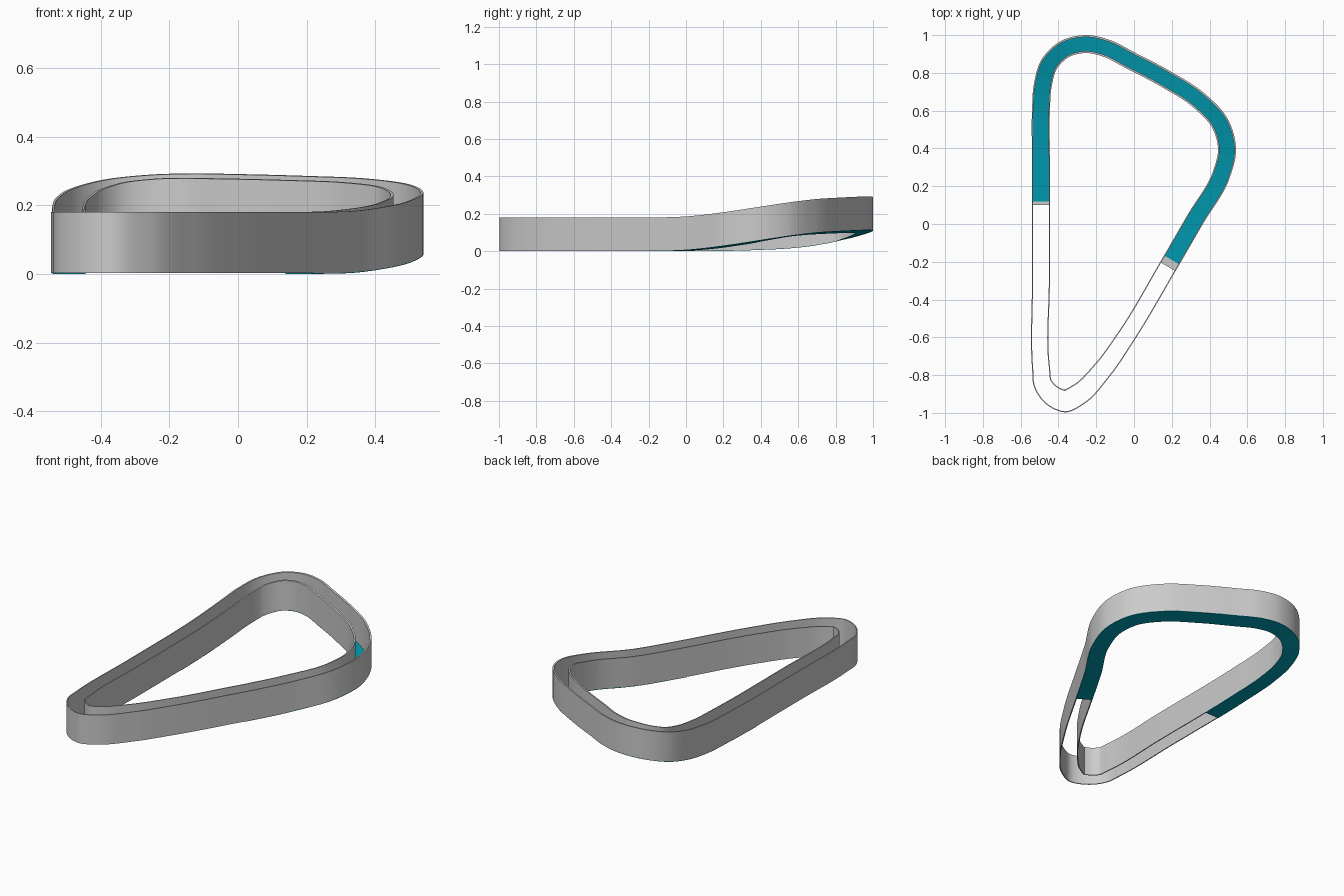
import bpy, math
from mathutils import Vector

if "Cube" in bpy.data.objects:
    bpy.data.objects.remove(bpy.data.objects["Cube"])

# Outer outline, counter-clockwise: x, y, channel width, rise
KNOTS = [Vector(k) for k in [
    (-.36, -.997, .120, 0), (-.26, -.95, .116, 0), (-.13, -.81, .104, 0), (0, -.62, .096, 0),
    (.22, -.25, .095, 0), (.365, 0, .095, .006), (.505, .24, .095, .034), (.54, .39, .095, .057),
    (.50, .55, .095, .081), (.375, .69, .095, .098), (.19, .81, .095, .106), (0, .91, .095, .111),
    (-.13, .975, .095, .113), (-.245, 1.0, .095, .110), (-.39, .967, .095, .095),
    (-.49, .87, .095, .068), (-.53, .74, .095, .042), (-.54, .60, .095, .022),
    (-.54, .35, .095, .006), (-.54, .10, .095, 0), (-.54, -.30, .095, 0), (-.54, -.76, .095, 0),
    (-.53, -.86, .100, 0), (-.47, -.95, .112, 0)]]
STEPS = 14
HEIGHT = 0.18


def chord(a, b):
    return (b.xy - a.xy).length


# Smooth closed path through the knots (chord-length spline)
path = []
n = len(KNOTS)
for i in range(n):
    a, b, c, d = (KNOTS[(i + j) % n] for j in (-1, 0, 1, 2))
    h0, h1, h2 = chord(a, b), chord(b, c), chord(c, d)
    m0 = ((b - a) / h0 * h1 + (c - b) / h1 * h0) / (h0 + h1) * h1
    m1 = ((c - b) / h1 * h2 + (d - c) / h2 * h1) / (h1 + h2) * h1
    for s in range(STEPS):
        t = s / STEPS
        p = (b * (2*t**3 - 3*t**2 + 1) + m0 * (t**3 - 2*t**2 + t)
             + c * (3*t**2 - 2*t**3) + m1 * (t**3 - t**2))
        p.w = max(p.w, 0)
        path.append(p)


def station(i):
    """Position, inward normal, width and rise at one path sample."""
    p = path[i % len(path)]
    d = (path[(i + 1) % len(path)].xy - path[i - 1 if i % len(path) else -1].xy).normalized()
    return p.xy, Vector((-d.y, d.x)), p.z, p.w


def sweep(name, section, indices, closed):
    """Sweep a four-point section; each point is (side, inset, height)."""
    verts, faces = [], []
    for i in indices:
        pos, nor, width, rise = station(i)
        for side, inset, h in section:
            u = side * width + inset * (1 + rise * 7)
            q = pos + nor * u
            verts.append((q.x, q.y, rise * (1 - 0.13 * u / width) + h))
    count, k = len(indices), len(section)
    for i in range(count if closed else count - 1):
        j = (i + 1) % count
        for a in range(k):
            b = (a + 1) % k
            faces.append((i*k + a, j*k + a, j*k + b, i*k + b))
    if not closed:
        faces += [tuple(range(k)), tuple(reversed(range((count - 1)*k, count*k)))]
    mesh = bpy.data.meshes.new(name)
    mesh.from_pydata(verts, [], faces)
    mesh.update()
    ob = bpy.data.objects.new(name, mesh)
    bpy.context.collection.objects.link(ob)
    bpy.ops.object.select_all(action='DESELECT')
    ob.select_set(True)
    bpy.context.view_layer.objects.active = ob
    bpy.ops.object.mode_set(mode='EDIT')
    bpy.ops.mesh.select_all(action='SELECT')
    bpy.ops.mesh.normals_make_consistent(inside=False)
    bpy.ops.object.mode_set(mode='OBJECT')
    bpy.ops.object.shade_smooth_by_angle(angle=math.radians(35))
    return ob


def strip(z0, z1, inset):
    return [(0, inset, z0), (1, -inset, z0), (1, -inset, z1), (0, inset, z1)]


# Thin outer and inner walls around the whole loop
full = list(range(len(path)))
T = 0.006
BASE = 0.002
sweep("outer_wall", [(0, 0, BASE), (0, T, BASE), (0, T, HEIGHT), (0, 0, HEIGHT)], full, True)
sweep("inner_wall", [(1, -T, BASE), (1, 0, BASE), (1, 0, HEIGHT), (1, -T, HEIGHT)], full, True)

# Teal floor under the raised part of the loop
start, end = 4 * STEPS, 19 * STEPS
floor = sweep("channel_floor", strip(0, 0.004, 0), list(range(start, end + 1)), False)
teal = bpy.data.materials.new("teal")
teal.diffuse_color = (0.0, 0.32, 0.43, 1)
teal.use_nodes = True
teal.node_tree.nodes["Principled BSDF"].inputs["Base Color"].default_value = teal.diffuse_color
floor.data.materials.append(teal)

# Grey sills across both ends of the floor
sweep("right_sill", strip(0.003, 0.008, 0.003), list(range(start, start + 3)), False)
sweep("left_sill", strip(0.003, 0.008, 0.003), [end - 1, end], False)
